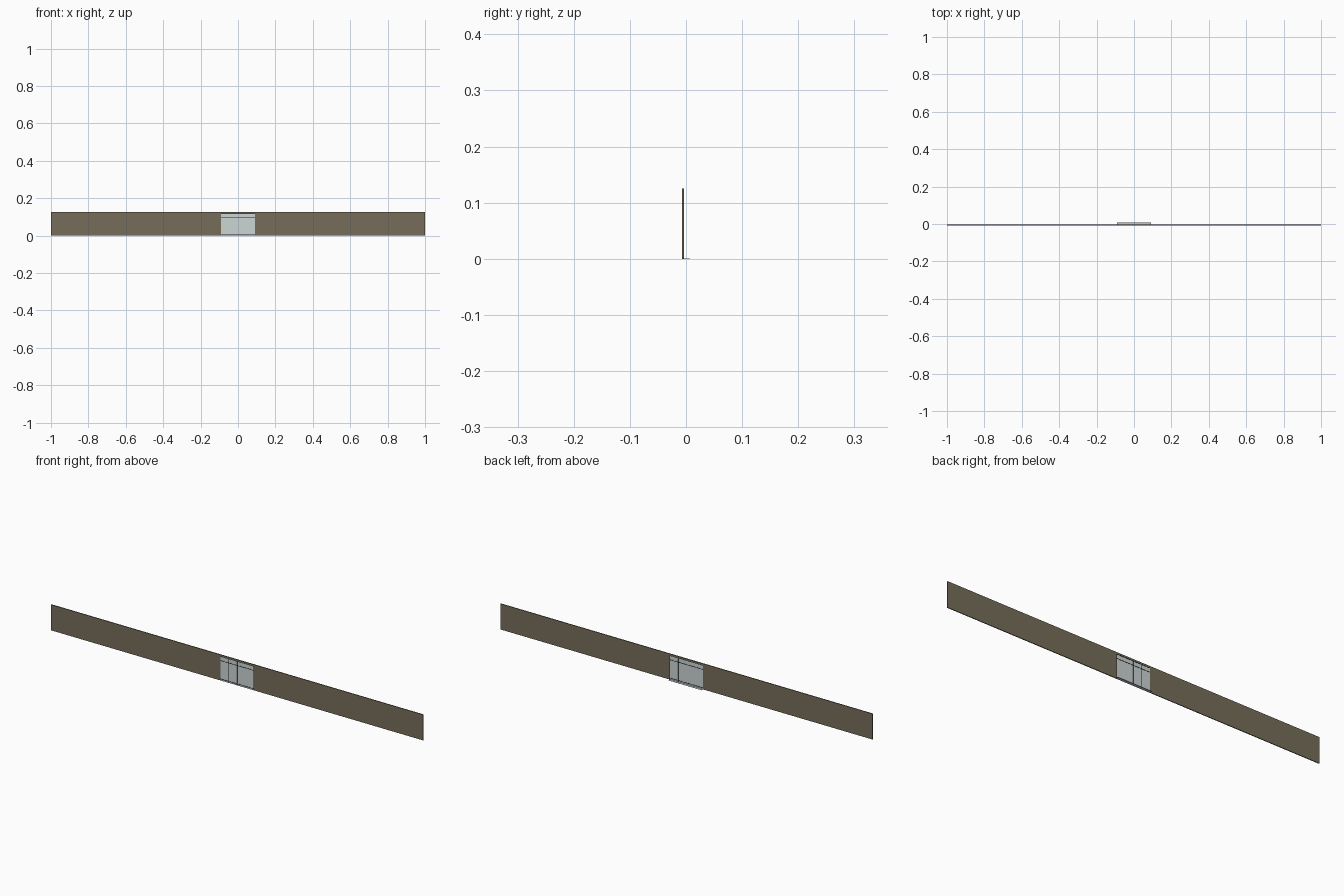
import bpy, bmesh

if "Cube" in bpy.data.objects:
    bpy.data.objects.remove(bpy.data.objects["Cube"])

# main sizes
Y0, Y1 = -0.0075, -0.0035      # wall faces
YB = 0.0075                    # back edge of the threshold
H, W, D = 0.125, 0.09, 0.117   # wall height, opening half width, opening height
YM = (Y0 + Y1) / 2


def mat(name, col):
    m = bpy.data.materials.new(name)
    m.diffuse_color = (*col, 1)
    m.use_nodes = True
    m.node_tree.nodes["Principled BSDF"].inputs["Base Color"].default_value = m.diffuse_color
    return m


wall_mat = mat("olive_brown_wall", (0.18, 0.155, 0.102))
glass_mat = mat("pale_glass", (0.60, 0.66, 0.66))
frame_mat = mat("dark_frame", (0.012, 0.013, 0.014))
sill_mat = mat("light_grey_sill", (0.55, 0.56, 0.56))


def finish(bm, name, m):
    bmesh.ops.recalc_face_normals(bm, faces=bm.faces)
    me = bpy.data.meshes.new(name)
    bm.to_mesh(me)
    bm.free()
    me.materials.append(m)
    ob = bpy.data.objects.new(name, me)
    bpy.context.collection.objects.link(ob)
    return ob


def box(name, x0, x1, y0, y1, z0, z1, m):
    bm = bmesh.new()
    bmesh.ops.create_cube(bm, size=1)
    for v in bm.verts:
        v.co = (x1 if v.co.x > 0 else x0,
                y1 if v.co.y > 0 else y0,
                z1 if v.co.z > 0 else z0)
    return finish(bm, name, m)


# long thin wall with a doorway cut from its lower edge
outline = [(-1, 0), (-W, 0), (-W, D), (W, D), (W, 0), (1, 0), (1, H), (-1, H)]
bm = bmesh.new()
face = bm.faces.new([bm.verts.new((x, Y0, z)) for x, z in outline])
ext = bmesh.ops.extrude_face_region(bm, geom=[face])
for v in ext["geom"]:
    if isinstance(v, bmesh.types.BMVert):
        v.co.y = Y1
finish(bm, "wall", wall_mat)

# glazing: four door leaves with a transom strip above
for i in range(4):
    x = -W + i * W / 2
    box(f"door_glass_{i + 1}", x, x + W / 2, YM - 0.0008, YM + 0.0008,
        0.0005, 0.096, glass_mat)
box("transom_glass", -W, W, YM - 0.0008, YM + 0.0008, 0.096, D, glass_mat)

# thin frame bars within the wall thickness
for i in range(5):
    x = -W + i * W / 2
    box(f"upright_{i + 1}", x - 0.0004, x + 0.0004, Y0 + 0.0002, Y1 - 0.0002,
        0.0005, D, frame_mat)
for name, z in (("bottom_rail", 0.007), ("transom_rail", 0.096), ("head_rail", D - 0.001)):
    box(name, -W, W, Y0 + 0.0002, Y1 - 0.0002, z - 0.001, z + 0.001, frame_mat)

# flat threshold reaching behind the doors
box("threshold", -W, W, Y0, YB, 0, 0.0005, sill_mat)
